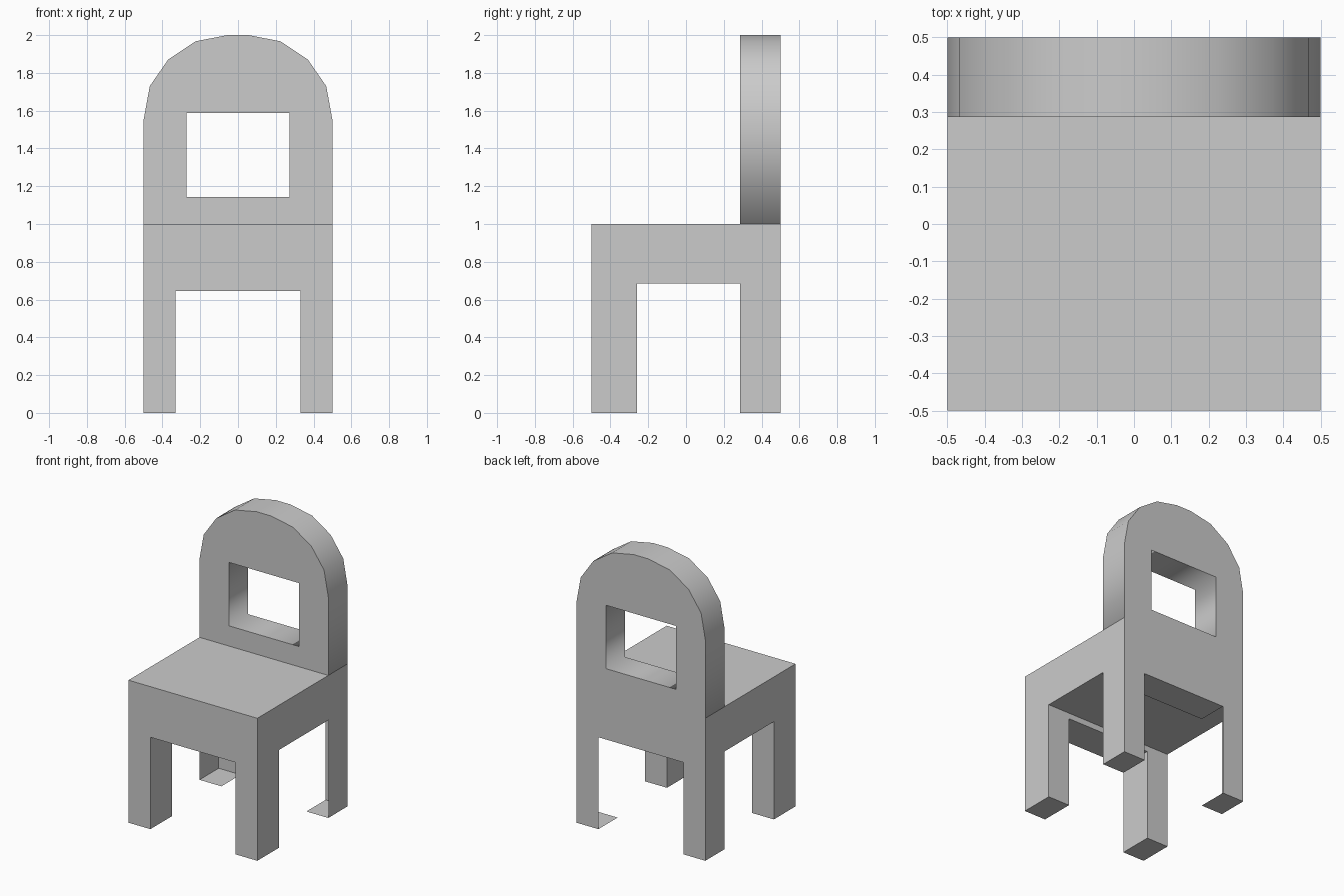
import bpy, bmesh, math

if "Cube" in bpy.data.objects:
    bpy.data.objects.remove(bpy.data.objects["Cube"])


def box(name, x, y, z, skip=(), mirror=False):
    """Box from axis ranges; skip lists the open sides, e.g. '+z'."""
    bm = bmesh.new()
    bmesh.ops.create_cube(bm, size=1)
    bm.normal_update()
    sides = {'+x': (1, 0, 0), '-x': (-1, 0, 0), '+y': (0, 1, 0),
             '-y': (0, -1, 0), '+z': (0, 0, 1)}
    doomed = [f for f in bm.faces for s in skip
              if sum(a * b for a, b in zip(f.normal, sides[s])) > 0.9]
    bmesh.ops.delete(bm, geom=doomed, context='FACES')
    for v in bm.verts:
        v.co = [r[0] if c < 0 else r[1] for c, r in zip(v.co, (x, y, z))]
    me = bpy.data.meshes.new(name)
    bm.to_mesh(me)
    bm.free()
    ob = bpy.data.objects.new(name, me)
    bpy.context.collection.objects.link(ob)
    if mirror:
        ob.modifiers.new("mirror", 'MIRROR').use_mirror_merge = False
    return ob


def panel(name, outlines, y0, y1):
    """Flat panel in the XZ plane; outlines after the first are holes."""
    cu = bpy.data.curves.new(name, 'CURVE')
    cu.dimensions = '2D'
    cu.fill_mode = 'BOTH'
    cu.extrude = (y1 - y0) / 2
    for pts in outlines:
        sp = cu.splines.new('POLY')
        sp.points.add(len(pts) - 1)
        for p, (x, z) in zip(sp.points, pts):
            p.co = (x, z, 0, 1)
        sp.use_cyclic_u = True
    ob = bpy.data.objects.new(name, cu)
    bpy.context.collection.objects.link(ob)
    ob.rotation_euler = (math.pi / 2, 0, 0)
    ob.location.y = (y0 + y1) / 2
    bpy.ops.object.select_all(action='DESELECT')
    ob.select_set(True)
    bpy.context.view_layer.objects.active = ob
    bpy.ops.object.convert(target='MESH')
    return ob


FRONT, BACK = (-0.5, -0.26), (0.287, 0.5)
LEG_X, GAP_X = (0.33, 0.5), (-0.33, 0.33)
LEG_TOP, APRON_Z = 0.686, 0.645

# Seat block
box("seat", (-0.5, 0.5), (-0.5, 0.5), (LEG_TOP, 1.0))

# Legs; the rear pair is open on its front and inner sides
box("front_legs", LEG_X, FRONT, (0, LEG_TOP), ('+z',), True)
box("back_legs", LEG_X, BACK, (0, LEG_TOP), ('+z', '-x', '-y'), True)

# Cross rails between the legs
for name, y in (("front_rail", FRONT), ("back_rail", BACK)):
    box(name, GAP_X, y, (APRON_Z, LEG_TOP), ('+z', '+x', '-x'))

# Arched backrest with a window
arch = [(0.5, 1.0), (0.5, 1.55), (0.467, 1.73), (0.37, 1.87),
        (0.225, 1.967), (0.057, 2.0)]
outline = arch + [(-x, z) for x, z in reversed(arch)]
window = [(-0.272, 1.142), (0.272, 1.142), (0.272, 1.587), (-0.272, 1.587)]
panel("backrest", (outline, window), *BACK)
